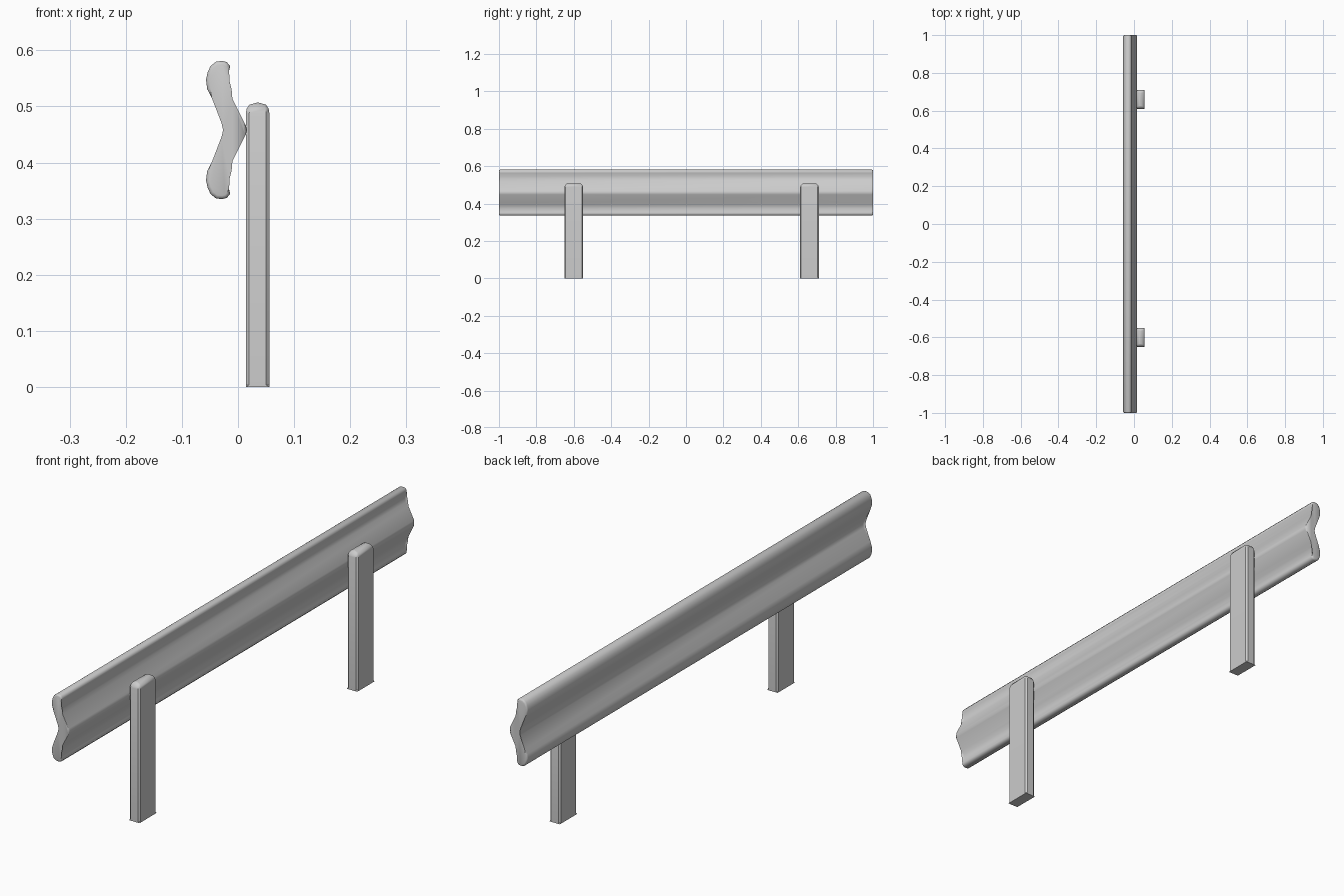
import bpy, bmesh, math

if "Cube" in bpy.data.objects:
    bpy.data.objects.remove(bpy.data.objects["Cube"])

MID_Z = 0.458


def finish(bm, name, angle):
    bmesh.ops.recalc_face_normals(bm, faces=bm.faces)
    mesh = bpy.data.meshes.new(name)
    bm.to_mesh(mesh)
    bm.free()
    ob = bpy.data.objects.new(name, mesh)
    bpy.context.collection.objects.link(ob)
    bpy.ops.object.select_all(action='DESELECT')
    ob.select_set(True)
    bpy.context.view_layer.objects.active = ob
    bpy.ops.object.shade_smooth_by_angle(angle=math.radians(angle))
    return ob


# W-shaped rail: upper half of the cross-section, mirrored about its middle
half = [(0.0165, 0.0), (0.013, 0.010), (-0.010, 0.056), (-0.017, 0.070),
        (-0.021, 0.086), (-0.016, 0.105), (-0.014, 0.114), (-0.020, 0.121),
        (-0.028, 0.123), (-0.039, 0.122), (-0.049, 0.114), (-0.054, 0.103),
        (-0.057, 0.090), (-0.055, 0.073), (-0.047, 0.058),
        (-0.0235, 0.014), (-0.0205, 0.0)]
profile = half + [(x, -z) for x, z in half[-2:0:-1]]

bm = bmesh.new()
rings = [[bm.verts.new((x, y, MID_Z + z)) for x, z in profile] for y in (-1, 1)]
n = len(profile)
for i in range(n):
    j = (i + 1) % n
    bm.faces.new((rings[0][i], rings[0][j], rings[1][j], rings[1][i]))
caps = [bm.faces.new(r) for r in rings]
# soften the two cut ends
rim = list({e for f in caps for e in f.edges})
bmesh.ops.bevel(bm, geom=rim, offset=0.006, segments=2, profile=0.5,
                affect='EDGES', clamp_overlap=False)
finish(bm, "guard_rail", 50)


def post(name, y):
    # stacked chamfered rectangles: half width, half depth, chamfer x, chamfer y, height
    sections = [(0.021, 0.050, 0.0005, 0.0005, 0.0),
                (0.021, 0.050, 0.006, 0.006, 0.004),
                (0.021, 0.050, 0.006, 0.006, 0.488),
                (0.0195, 0.047, 0.006, 0.006, 0.496),
                (0.015, 0.041, 0.004, 0.004, 0.503),
                (0.001, 0.036, 0.0005, 0.002, 0.507)]
    bm = bmesh.new()
    loops = []
    for hx, hy, cx, cy, z in sections:
        pts = [(hx, -hy + cy), (hx, hy - cy), (hx - cx, hy), (-hx + cx, hy),
               (-hx, hy - cy), (-hx, -hy + cy), (-hx + cx, -hy), (hx - cx, -hy)]
        loops.append([bm.verts.new((0.035 + px, y + py, z)) for px, py in pts])
    for a, b in zip(loops, loops[1:]):
        for i in range(8):
            j = (i + 1) % 8
            bm.faces.new((a[i], a[j], b[j], b[i]))
    bm.faces.new(loops[0])
    bm.faces.new(loops[-1])
    return finish(bm, name, 40)


# support posts
post("front_post", -0.60)
post("back_post", 0.66)
